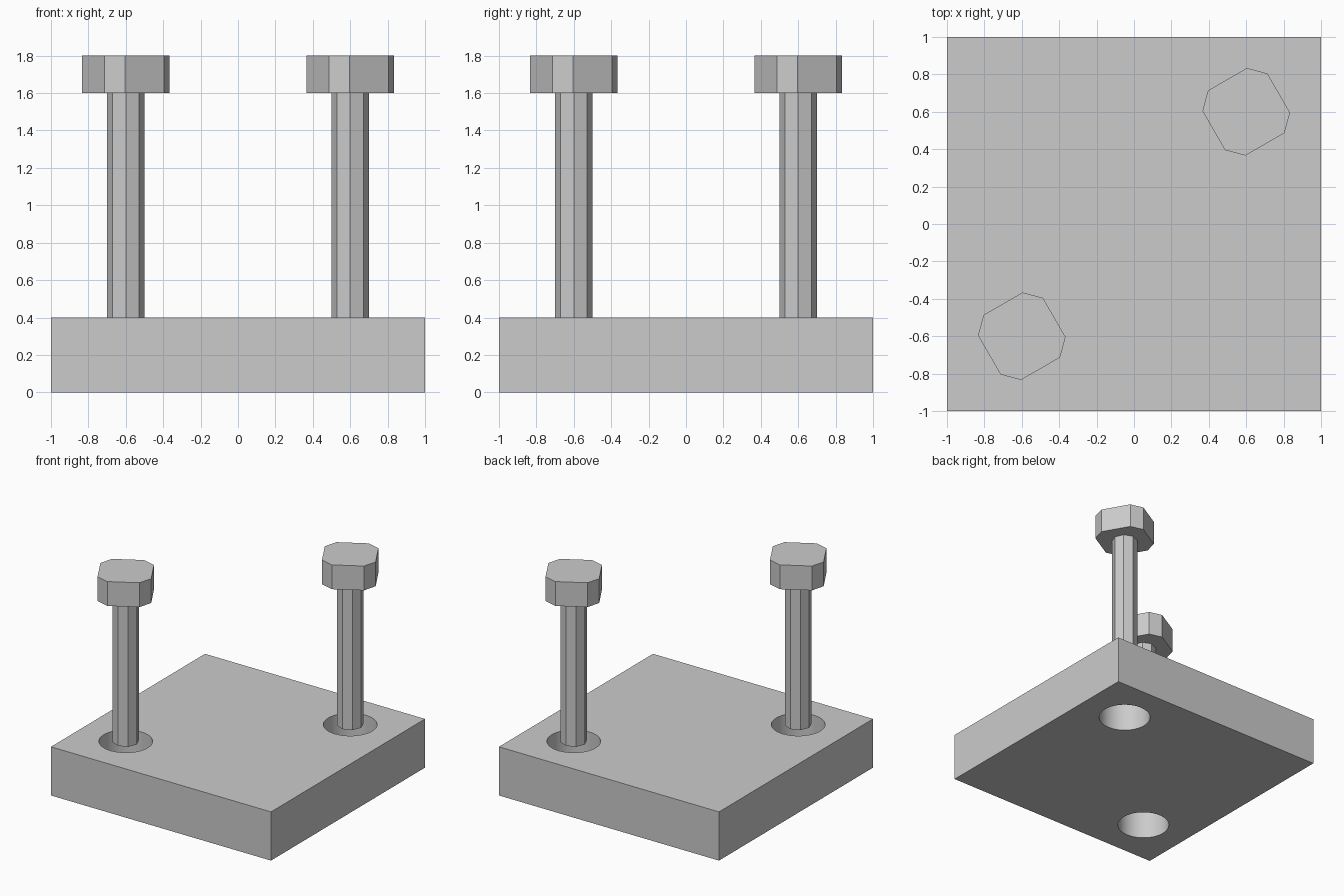
import bpy, bmesh
from math import cos, sin, radians

cube = bpy.data.objects.get("Cube")
if cube:
    bpy.data.objects.remove(cube, do_unlink=True)

# Single grey material
grey = bpy.data.materials.new("plain_grey")
grey.use_nodes = True
colour = (0.6, 0.6, 0.6, 1)
grey.diffuse_color = colour
grey.node_tree.nodes["Principled BSDF"].inputs["Base Color"].default_value = colour


def prism(name, radius, angles, x, y, z0, z1):
    """Upright prism whose corners lie on a circle at the given angles."""
    bm = bmesh.new()
    ring = [bm.verts.new((x + radius * cos(radians(a)), y + radius * sin(radians(a)), z0))
            for a in angles]
    base = bm.faces.new(ring)
    top = bmesh.ops.extrude_face_region(bm, geom=[base])["geom"]
    bmesh.ops.translate(bm, vec=(0, 0, z1 - z0),
                        verts=[v for v in top if isinstance(v, bmesh.types.BMVert)])
    bmesh.ops.recalc_face_normals(bm, faces=bm.faces)
    mesh = bpy.data.meshes.new(name)
    bm.to_mesh(mesh)
    bm.free()
    mesh.materials.append(grey)
    obj = bpy.data.objects.new(name, mesh)
    bpy.context.collection.objects.link(obj)
    return obj


# Square base plate
bpy.ops.mesh.primitive_cube_add(size=2, location=(0, 0, 0.2))
plate = bpy.context.object
plate.name = "base_plate"
plate.scale.z = 0.2
bpy.ops.object.transform_apply(location=True, rotation=False, scale=True)
plate.data.materials.append(grey)

octagon = range(0, 360, 45)
circle = [i * 360 / 64 for i in range(64)]
# Head outline: four wide flats alternating with four narrow ones
head_angles = [q + a for q in range(0, 360, 90) for a in (-1, 61)]

for side, p in (("front_right", -0.6), ("back_left", 0.6)):
    # Round through hole in the plate
    cutter = prism("hole_cutter", 0.2, circle, p, p, -0.1, 0.5)
    cutter.hide_render = True
    hole = plate.modifiers.new("hole", "BOOLEAN")
    hole.operation = "DIFFERENCE"
    hole.solver = "EXACT"
    hole.object = cutter
    bpy.context.view_layer.objects.active = plate
    bpy.ops.object.modifier_apply(modifier=hole.name)
    bpy.data.objects.remove(cutter, do_unlink=True)

    # Bolt standing over the hole
    prism(side + "_bolt_shank", 0.1, octagon, p, p, 0.4, 1.6)
    prism(side + "_bolt_head", 0.234, head_angles, p, p, 1.6, 1.8)

# Smooth hole walls, sharp plate edges
bpy.ops.object.select_all(action="DESELECT")
plate.select_set(True)
bpy.context.view_layer.objects.active = plate
bpy.ops.object.shade_smooth_by_angle(angle=radians(30))
